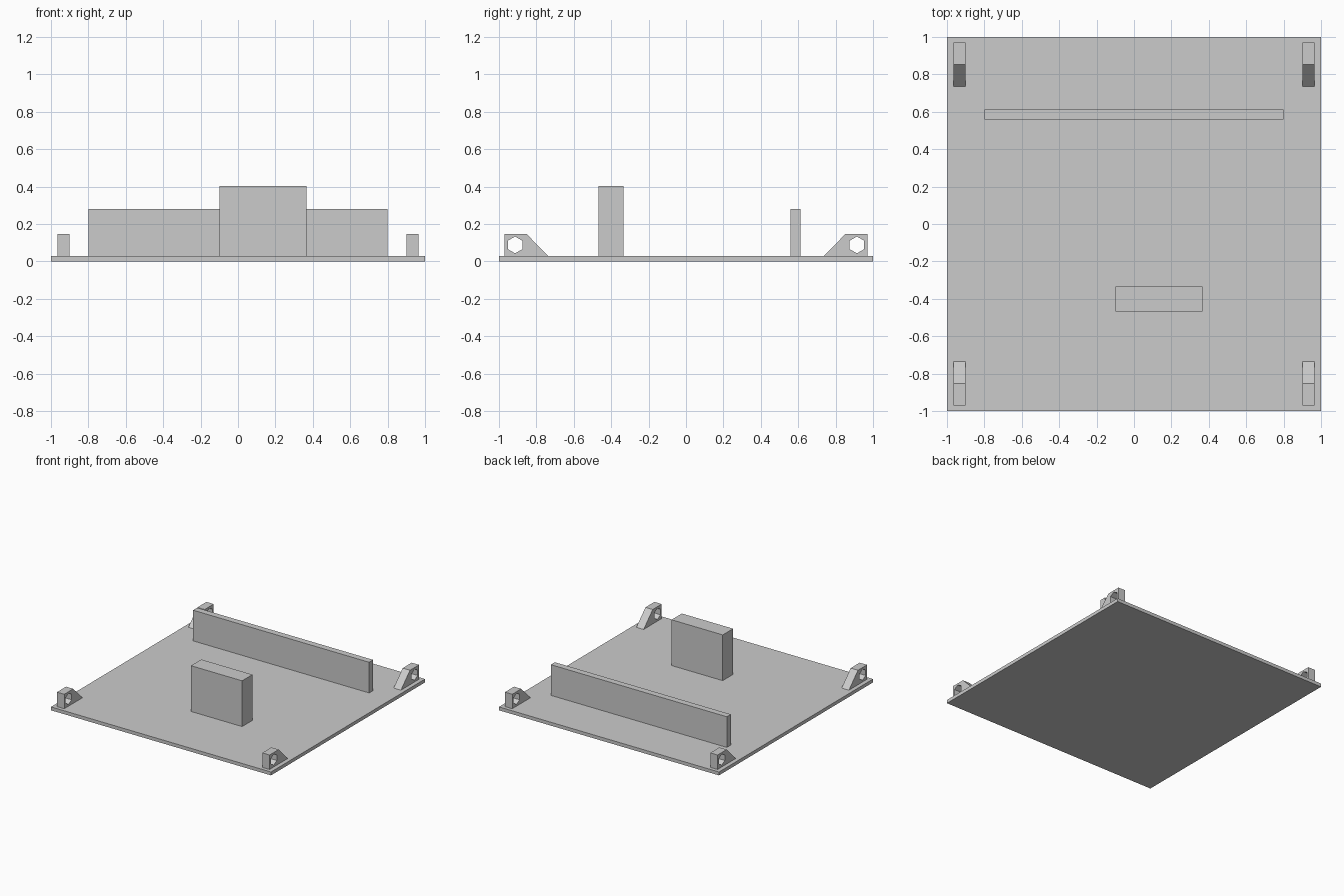
import bpy
import bmesh
import math
from mathutils import Vector

cube = bpy.data.objects.get("Cube")
if cube:
    bpy.data.objects.remove(cube, do_unlink=True)

PLATE_TOP = 0.028

grey = bpy.data.materials.new("light grey")
grey.use_nodes = True
grey.diffuse_color = (0.6, 0.6, 0.6, 1)
grey.node_tree.nodes["Principled BSDF"].inputs["Base Color"].default_value = grey.diffuse_color


def finish(name, bm):
    bmesh.ops.recalc_face_normals(bm, faces=bm.faces)
    mesh = bpy.data.meshes.new(name)
    bm.to_mesh(mesh)
    bm.free()
    mesh.materials.append(grey)
    obj = bpy.data.objects.new(name, mesh)
    bpy.context.collection.objects.link(obj)
    return obj


def box(name, low, high):
    low, high = Vector(low), Vector(high)
    bm = bmesh.new()
    bmesh.ops.create_cube(bm, size=1)
    bmesh.ops.scale(bm, vec=high - low, verts=bm.verts)
    bmesh.ops.translate(bm, vec=(low + high) / 2, verts=bm.verts)
    return finish(name, bm)


def lug(name, side, end):
    """Sloped corner lug with a hexagonal hole, mirrored by the signs side and end."""
    outline = [(0.97, PLATE_TOP), (0.97, 0.147), (0.853, 0.147), (0.735, PLATE_TOP)]
    hole = [(0.914 + 0.045 * math.sin(math.tau * i / 6),
             0.088 + 0.045 * math.cos(math.tau * i / 6)) for i in range(6)]
    bm = bmesh.new()
    for loop in (outline, hole):
        verts = [bm.verts.new((side * 0.9, end * y, z)) for y, z in loop]
        for i, vert in enumerate(verts):
            bm.edges.new((vert, verts[i - 1]))
    bmesh.ops.triangle_fill(bm, edges=bm.edges[:], use_beauty=True, normal=(1, 0, 0))
    extruded = bmesh.ops.extrude_face_region(bm, geom=bm.faces[:], use_keep_orig=True)
    moved = [g for g in extruded["geom"] if isinstance(g, bmesh.types.BMVert)]
    bmesh.ops.translate(bm, vec=(side * 0.066, 0, 0), verts=moved)
    return finish(name, bm)


# Base plate and the two upright blocks
box("base_plate", (-1, -1, 0), (1, 1, PLATE_TOP))
box("rear_wall", (-0.8, 0.56, PLATE_TOP), (0.8, 0.612, 0.28))
box("front_block", (-0.1, -0.468, PLATE_TOP), (0.365, -0.334, 0.404))

# Corner lugs
for side, side_name in ((-1, "right"), (1, "left")):
    for end, end_name in ((-1, "front"), (1, "rear")):
        lug(f"{end_name}_{side_name}_lug", side, end)
